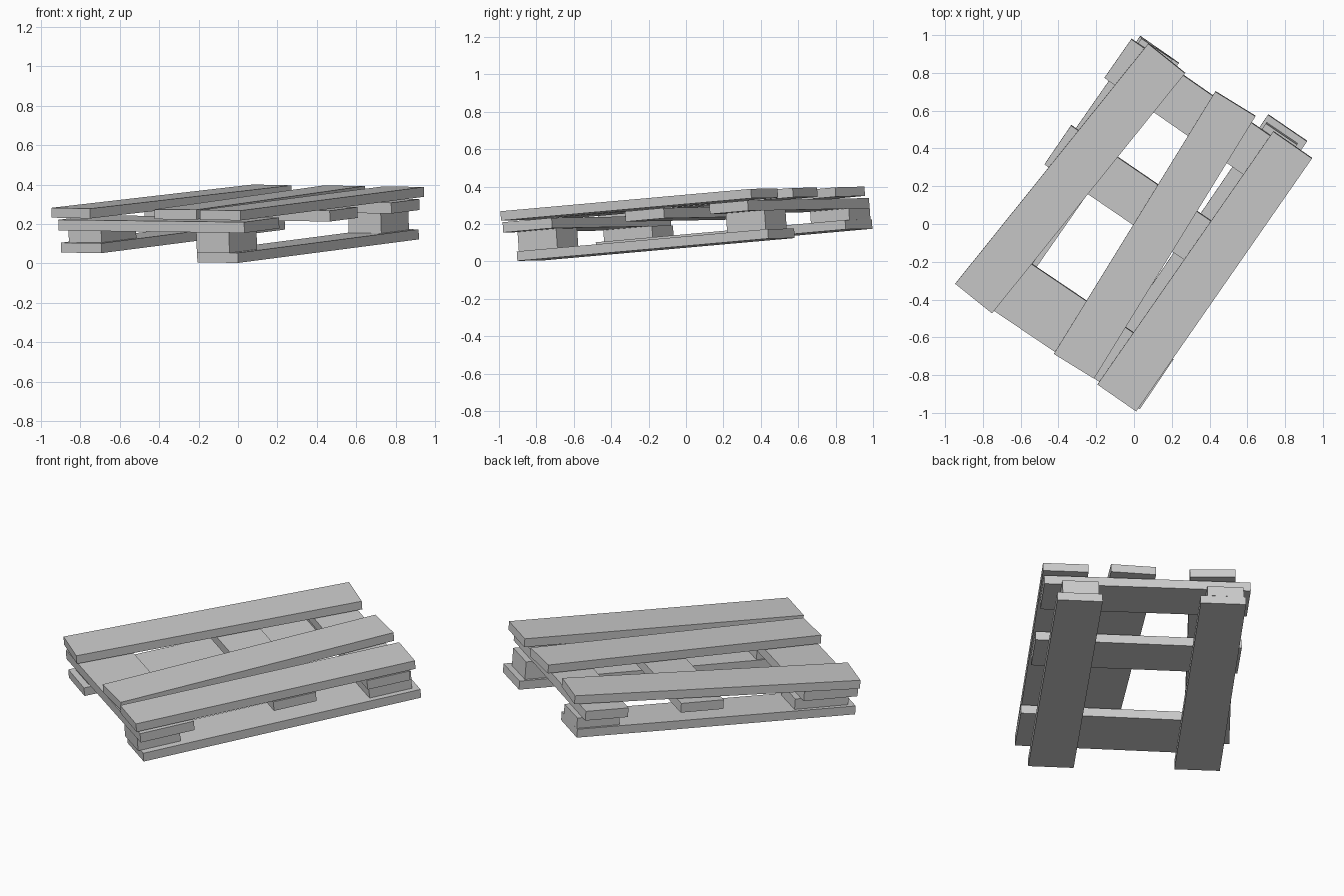
import bpy
from math import radians, sin, cos
from mathutils import Matrix, Vector

if "Cube" in bpy.data.objects:
    bpy.data.objects.remove(bpy.data.objects["Cube"])

# The whole pallet leans: slope of every layer in x and y
GX, GY = 0.0325, 0.0668
NORMAL = Vector((-GX, -GY, 1)).normalized()


def plank(name, center, angle, length, width, low, high):
    """Box lying in the leaning plane, between two layer heights."""
    a = radians(angle)
    along = Vector((cos(a), sin(a), GX * cos(a) + GY * sin(a))).normalized()
    across = NORMAL.cross(along)
    x, y = center
    z = (low + high) / 2 + GX * x + GY * y
    basis = Matrix((along * length, across * width, NORMAL * (high - low))).transposed()
    bpy.ops.mesh.primitive_cube_add(size=1)
    obj = bpy.context.object
    obj.name = name
    obj.data.name = name
    obj.data.transform(Matrix.Translation((x, y, z)) @ basis.to_4x4())


# Top deck boards, slightly askew
for name, center, angle in (
    ("top_board_right", (0.375, -0.25), 55.2),
    ("top_board_middle", (0.11, -0.0575), 58.4),
    ("top_board_left", (-0.3375, 0.242), 51.2),
):
    plank(name, center, angle, 1.635, 0.25, 0.284, 0.334)

# Cross boards under the deck, the front one wider
for name, center, angle, width in (
    ("cross_board_front", (-0.351, -0.53), -34.0, 0.317),
    ("cross_board_middle", (0.0665, 0.0995), -34.3, 0.25),
    ("cross_board_back", (0.382, 0.553), -34.8, 0.25),
):
    plank(name, center, angle, 1.137, width, 0.219, 0.274)

# Bottom runners
plank("bottom_board_right", (0.355, -0.162), 55.65, 1.63, 0.25, 0.063, 0.114)
plank("bottom_board_left", (-0.33, 0.257), 55.1, 1.63, 0.25, 0.107, 0.157)

# Spacer blocks between runners and cross boards
for name, center, length, low in (
    ("block_front_right", (-0.0575, -0.738), 0.25, 0.114),
    ("block_back_right", (0.7125, 0.376), 0.25, 0.114),
    ("block_front_left", (-0.6875, -0.254), 0.315, 0.157),
    ("block_back_left", (0.0525, 0.825), 0.25, 0.157),
):
    plank(name, center, 55.8, length, 0.2, low, 0.219)
